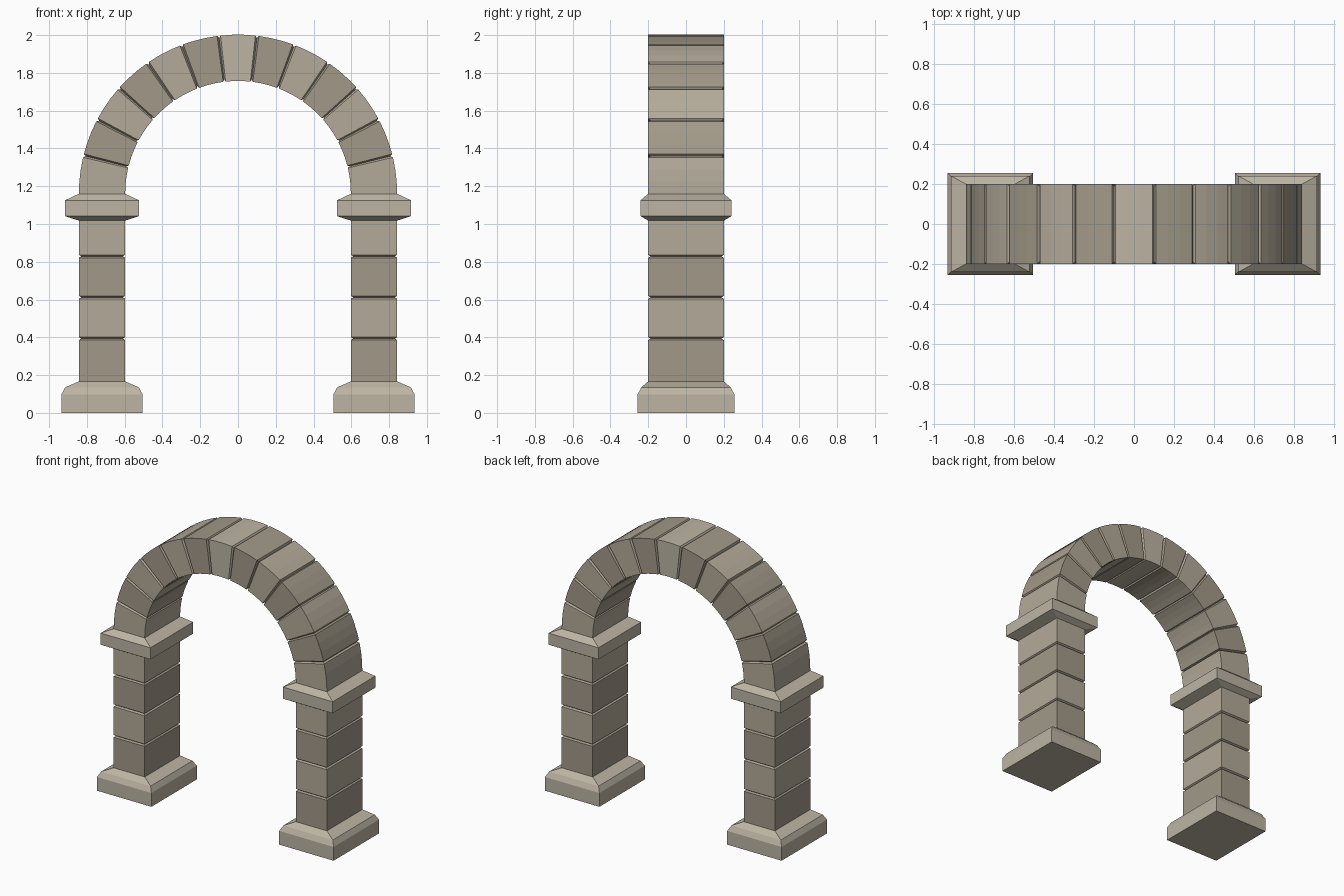
import bpy, bmesh, math

if "Cube" in bpy.data.objects:
    bpy.data.objects.remove(bpy.data.objects["Cube"])

PIER_X, HX, HY = 0.72, 0.1225, 0.2   # pier centre, half width, half depth
SPRING, COUNT = 1.16, 13             # arch spring height, number of arch stones
GAP, INSET = 0.008, 0.012            # half joint width, joint depth


def stone(name, rgb):
    m = bpy.data.materials.new(name)
    m.diffuse_color = (*rgb, 1)
    m.use_nodes = True
    m.node_tree.nodes["Principled BSDF"].inputs["Base Color"].default_value = m.diffuse_color
    return m


PALE = stone("pale_stone", (0.51, 0.46, 0.37))
LIGHT = stone("light_stone", (0.45, 0.40, 0.32))
DARK = stone("dark_stone", (0.36, 0.32, 0.25))


def loft(name, rings, mat):
    """Skin a stack of four-cornered rings and cap both ends."""
    bm = bmesh.new()
    loops = [[bm.verts.new(p) for p in r] for r in rings]
    for a, b in zip(loops, loops[1:]):
        for i in range(4):
            j = (i + 1) % 4
            bm.faces.new((a[i], a[j], b[j], b[i]))
    bm.faces.new(loops[0][::-1])
    bm.faces.new(loops[-1])
    bmesh.ops.recalc_face_normals(bm, faces=bm.faces)
    me = bpy.data.meshes.new(name)
    bm.to_mesh(me)
    bm.free()
    me.materials.append(mat)
    ob = bpy.data.objects.new(name, me)
    bpy.context.collection.objects.link(ob)
    return ob


def level(cx, hx, hy, z):
    return [(cx - hx, -hy, z), (cx + hx, -hy, z), (cx + hx, hy, z), (cx - hx, hy, z)]


def section(angle, inset):
    c, s = math.cos(angle), math.sin(angle)
    r0, r1, h = PIER_X - HX + inset, PIER_X + HX - inset, HY - inset
    return [(r * c, y, SPRING + r * s)
            for r, y in ((r0, -h), (r1, -h), (r1, h), (r0, h))]


BASE = [(0.215, 0.256, 0), (0.215, 0.256, 0.098), (0.195, 0.237, 0.135), (HX, HY, 0.167)]
CAPITAL = [(HX, HY, 1.018), (0.197, 0.241, 1.042), (0.197, 0.241, 1.125), (HX, HY, SPRING)]
JOINTS = [0.167, 0.393, 0.612, 0.829, 1.018]

# Two piers: moulded base, four stones with recessed joints, capital
for side, cx in (("left", -PIER_X), ("right", PIER_X)):
    loft(side + "_base", [level(cx, *p) for p in BASE], PALE)
    loft(side + "_capital", [level(cx, *p) for p in CAPITAL], PALE)
    for i, (z0, z1) in enumerate(zip(JOINTS, JOINTS[1:])):
        rings = [level(cx, HX, HY, z0 + GAP * (i > 0)), level(cx, HX, HY, z1 - GAP * (i < 3))]
        if i > 0:
            rings.insert(0, level(cx, HX - INSET, HY - INSET, z0))
        if i < 3:
            rings.append(level(cx, HX - INSET, HY - INSET, z1))
        loft(f"{side}_pier_stone_{i + 1}", rings, LIGHT if i % 2 else DARK)

# Semicircular arch of wedge stones with a pale keystone
step, ga = math.pi / COUNT, GAP / PIER_X
for i in range(COUNT):
    first, last = i == 0, i == COUNT - 1
    a0 = i * step + (0 if first else ga)
    a1 = (i + 1) * step - (0 if last else ga)
    rings = [section(a0 + (a1 - a0) * k / 3, 0) for k in range(4)]
    if not first:
        rings.insert(0, section(i * step, INSET))
    if not last:
        rings.append(section((i + 1) * step, INSET))
    key = i == COUNT // 2
    mat = PALE if key else (DARK if min(i, COUNT - 1 - i) % 2 else LIGHT)
    loft("keystone" if key else f"arch_stone_{i + 1}", rings, mat)
